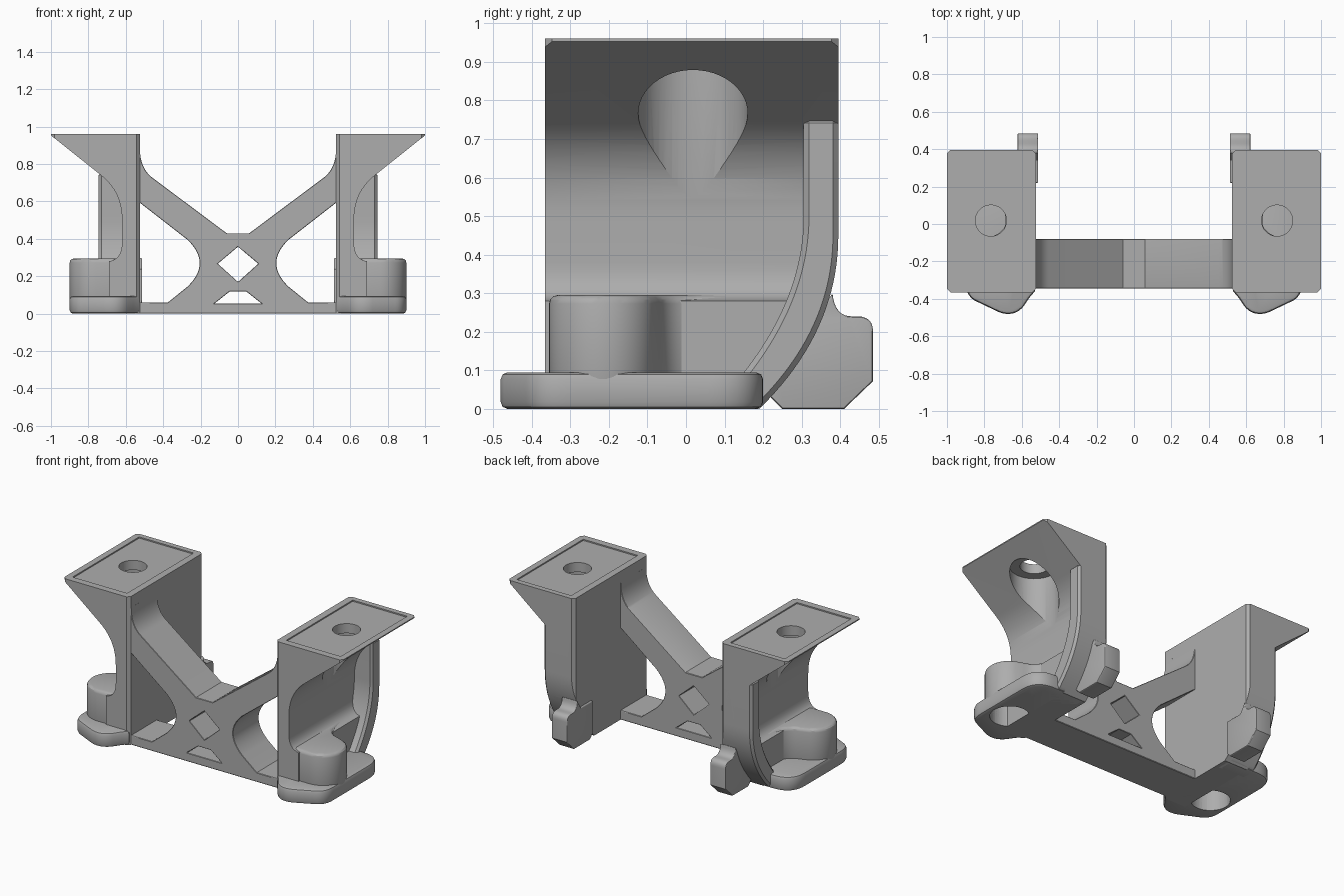
import bpy, bmesh, math
from mathutils import Vector

if "Cube" in bpy.data.objects:
    bpy.data.objects.remove(bpy.data.objects["Cube"], do_unlink=True)

grey = bpy.data.materials.new("plain grey")
grey.use_nodes = True
COLOUR = (0.42, 0.42, 0.42, 1)
grey.diffuse_color = COLOUR
grey.node_tree.nodes["Principled BSDF"].inputs["Base Color"].default_value = COLOUR


def prism(name, pts, axis, lo, hi):
    """Extrude a 2D outline along an axis (x: yz outline, y: xz, z: xy)."""
    place = {"x": lambda a, b: (lo, a, b), "y": lambda a, b: (a, lo, b), "z": lambda a, b: (a, b, lo)}[axis]
    bm = bmesh.new()
    face = bm.faces.new([bm.verts.new(place(*p)) for p in pts])
    top = bmesh.ops.extrude_face_region(bm, geom=[face])["geom"]
    shift = Vector([(hi - lo) if axis == k else 0 for k in "xyz"])
    bmesh.ops.translate(bm, vec=shift, verts=[v for v in top if isinstance(v, bmesh.types.BMVert)])
    bmesh.ops.recalc_face_normals(bm, faces=bm.faces)
    mesh = bpy.data.meshes.new(name)
    bm.to_mesh(mesh)
    bm.free()
    ob = bpy.data.objects.new(name, mesh)
    bpy.context.collection.objects.link(ob)
    mesh.materials.append(grey)
    return ob


def curve(a, c, b, n=14):
    """Quadratic curve from a to b pulled towards c."""
    a, b, c = Vector(a), Vector(b), Vector(c)
    return [tuple(a * (1 - t) ** 2 + c * 2 * t * (1 - t) + b * t * t) for t in (i / n for i in range(n + 1))]


def arc(cx, cy, r, start, end, n=20):
    return [(cx + r * math.cos(math.radians(start + (end - start) * i / n)),
             cy + r * math.sin(math.radians(start + (end - start) * i / n))) for i in range(n + 1)]


def disc(cx, cy, r):
    return arc(cx, cy, r, 0, 352.5, 47)


def bake(ob):
    bpy.ops.object.select_all(action="DESELECT")
    ob.select_set(True)
    bpy.context.view_layer.objects.active = ob
    bpy.ops.object.convert(target="MESH")


def combine(ob, tool, how="DIFFERENCE"):
    mod = ob.modifiers.new("cut", "BOOLEAN")
    mod.operation, mod.object, mod.solver = how, tool, "EXACT"
    bake(ob)
    bpy.data.objects.remove(tool, do_unlink=True)


def finish(ob, bevel=0, segments=1, mirror=True, angle=35):
    if bevel:
        mod = ob.modifiers.new("edge", "BEVEL")
        mod.width, mod.segments = bevel, segments
        mod.limit_method, mod.angle_limit = "ANGLE", math.radians(angle)
    if mirror:
        mod = ob.modifiers.new("mirror", "MIRROR")
        mod.use_mirror_merge = False
    bake(ob)
    bpy.ops.object.shade_smooth_by_angle(angle=math.radians(30))


# Flared uprights: section, side outline and chamfered plan intersected
section = [(0.525, 0), (0.525, 0.96), (1, 0.96), (1, 0.953)]
section += curve((0.73, 0.738), (0.62, 0.65), (0.62, 0.5)) 
section += curve((0.62, 0.38), (0.62, 0.29), (0.69, 0.28), 8) + [(0.69, 0)]
upright = prism("upright", section, "y", -0.365, 0.395)
back = curve((0.395, 0.45), (0.395, 0.2), (0.19, 0), 20)
combine(upright, prism("side", [(-0.365, 0), (-0.365, 1), (0.395, 1)] + back, "x", 0.4, 1.1), "INTERSECT")
c = 0.018
plan = [(0.525 + c, -0.365), (1 - c, -0.365), (1, -0.365 + c), (1, 0.395 - c), (1 - c, 0.395),
        (0.525 + c, 0.395), (0.525, 0.395 - c), (0.525, -0.365 + c)]
combine(upright, prism("plan", plan, "z", -0.1, 1.1), "INTERSECT")

# Recessed top panel, screw hole and head clearance
panel = [(0.57, -0.32), (0.96, -0.32), (0.96, 0.36), (0.57, 0.36)]
combine(upright, prism("panel", panel, "z", 0.952, 1.1))
combine(upright, prism("screw", disc(0.765, 0.018, 0.083), "z", 0.5, 1.1))
combine(upright, prism("clearance", disc(0.765, 0.018, 0.142), "z", 0.4, 0.89))
finish(upright)

# Curved rim along the back edge of each upright
inner = curve((0.305, 0.5), (0.305, 0.28), (0.13, 0.07), 20)
rim = prism("back_rim", [(0.395, 0.755)] + back + [(0.1, 0)] + inner[::-1] + [(0.305, 0.755)], "x", 0.55, 0.745)
finish(rim, 0.014)

# Base pads with bulging front
pad_pts = [(0.53, -0.36), (0.56, -0.395)] + curve((0.59, -0.44), (0.64, -0.5), (0.72, -0.472), 8)
pad_pts += curve((0.84, -0.415), (0.9, -0.39), (0.9, -0.31), 8) + curve((0.9, 0.06), (0.9, 0.2), (0.76, 0.2), 10)
pad = prism("base_pad", pad_pts + [(0.53, 0.2)], "z", 0, 0.095)
finish(pad, 0.018, 2, mirror=False, angle=50)
combine(pad, prism("bore", disc(0.755, -0.215, 0.115), "z", -0.1, 0.2))
finish(pad)

# Screw bosses blending back into the uprights
boss_pts = [(0.55, -0.355)] + arc(0.76, -0.215, 0.14, -90, 65)
boss_pts += curve((0.77, -0.07), (0.69, -0.05), (0.675, 0.03), 8) + [(0.66, 0.18), (0.55, 0.18)]
boss = prism("screw_boss", boss_pts, "z", 0.05, 0.295)
finish(boss, 0.022, 3, mirror=False, angle=50)
combine(boss, prism("bore", disc(0.755, -0.215, 0.115), "z", -0.1, 0.26))
finish(boss)

# Rear feet
foot_pts = [(0.22, 0.03), (0.25, 0), (0.41, 0), (0.485, 0.072)] + curve((0.485, 0.2), (0.485, 0.24), (0.445, 0.24), 6)
foot_pts += curve((0.43, 0.24), (0.385, 0.24), (0.38, 0.3), 8) + [(0.34, 0.24), (0.22, 0.24)]
finish(prism("rear_foot", foot_pts, "x", 0.512, 0.622), 0.02, 3, angle=50)

# Cross brace between the uprights
half = curve((0.525, 0.89), (0.525, 0.775), (0.455, 0.725), 12) + [(0.06, 0.43)]
half = [(0.56, 0), (0.56, 0.89)] + half
brace = prism("cross_brace", half + [(-x, z) for x, z in reversed(half)], "y", -0.345, -0.08)
window = [(0.54, 0.06), (0.54, 0.605)] + curve((0.27, 0.395), (0.14, 0.27), (0.27, 0.145), 16) + [(0.375, 0.06)]
holes = [window, [(-x, z) for x, z in window],
         [(0, 0.17), (0.108, 0.267), (0, 0.358), (-0.108, 0.267)],
         [(0.125, 0.055), (0.045, 0.118), (-0.045, 0.118), (-0.125, 0.055)]]
for pts in holes:
    combine(brace, prism("opening", pts, "y", -0.6, 0.2))
finish(brace, 0.013, mirror=False, angle=40)
